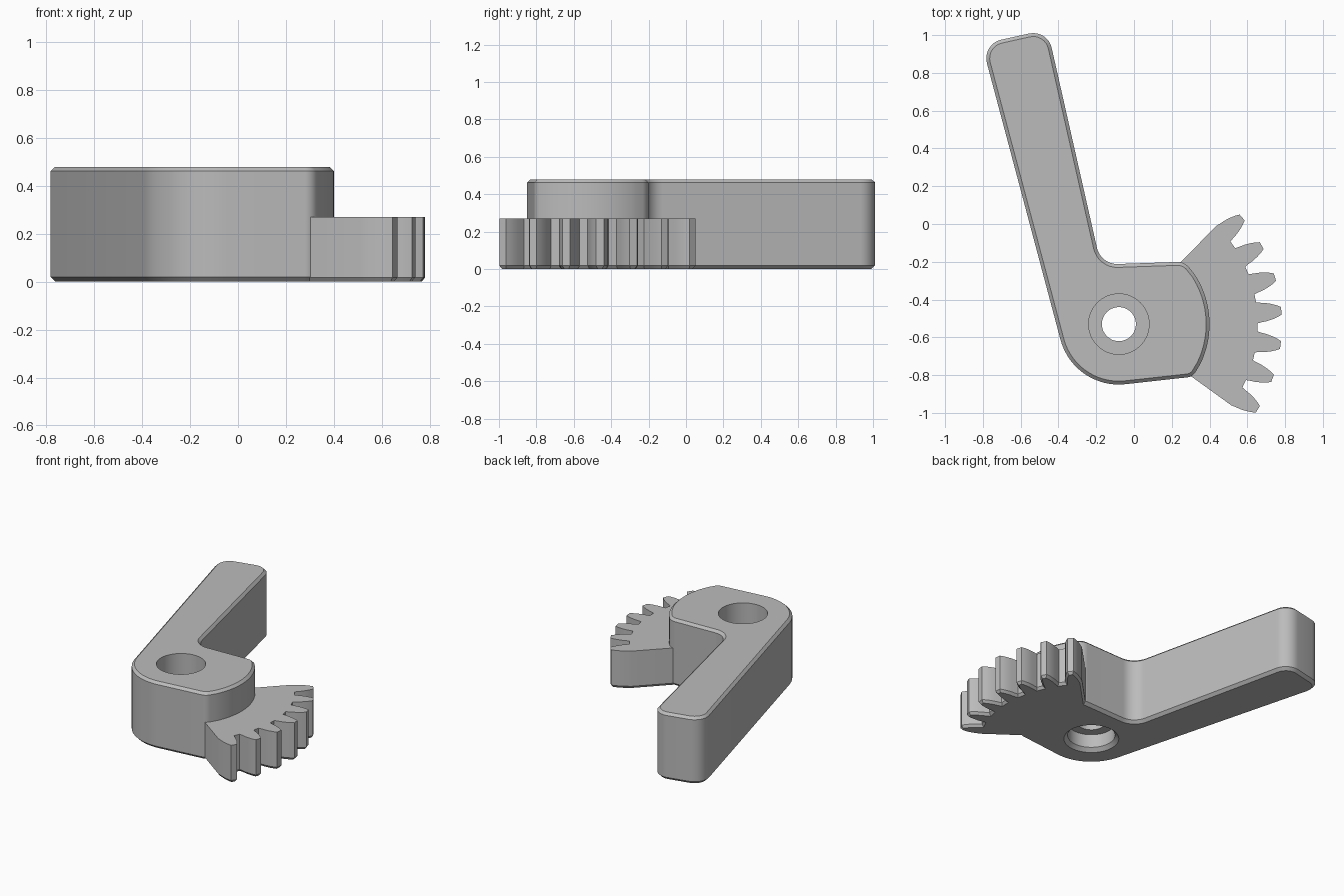
import bpy, bmesh, math
from math import cos, sin, radians
from mathutils import Vector

if "Cube" in bpy.data.objects:
    bpy.data.objects.remove(bpy.data.objects["Cube"], do_unlink=True)

PIVOT = Vector((-0.08, -0.53))

grey = bpy.data.materials.new("mid_grey")
grey.use_nodes = True
COLOUR = (0.5, 0.5, 0.5, 1)
grey.diffuse_color = COLOUR
grey.node_tree.nodes["Principled BSDF"].inputs["Base Color"].default_value = COLOUR


def polar(radius, degrees):
    a = radians(degrees)
    return PIVOT + Vector((cos(a), sin(a))) * radius


def arc(radius, start, end, steps):
    return [polar(radius, start + (end - start) * i / steps) for i in range(steps + 1)]


def fillet(before, corner, after, radius, steps=8):
    """Points of a circular arc rounding one corner."""
    u, v = (before - corner).normalized(), (after - corner).normalized()
    half = u.angle(v) / 2
    centre = corner + (u + v).normalized() * radius / sin(half)
    reach = radius / math.tan(half)
    a, b = corner + u * reach - centre, corner + v * reach - centre
    turn = b.angle_signed(a)
    out = []
    for i in range(steps + 1):
        t = turn * i / steps
        out.append(centre + Vector((a.x * cos(t) - a.y * sin(t),
                                    a.x * sin(t) + a.y * cos(t))))
    return out


def inset(points, amount):
    """Move a counter-clockwise outline inwards with mitred corners."""
    out = []
    for i, p in enumerate(points):
        d1 = (p - points[i - 1]).normalized()
        d2 = (points[(i + 1) % len(points)] - p).normalized()
        n1, n2 = Vector((-d1.y, d1.x)), Vector((-d2.y, d2.x))
        out.append(p + (n1 + n2) * amount / (1 + n1.dot(n2)))
    return out


def finish(name, bm):
    bmesh.ops.recalc_face_normals(bm, faces=bm.faces)
    mesh = bpy.data.meshes.new(name)
    bm.to_mesh(mesh)
    bm.free()
    mesh.materials.append(grey)
    obj = bpy.data.objects.new(name, mesh)
    bpy.context.collection.objects.link(obj)
    return obj


def loft(name, layers):
    """Stack (outline, height) layers into a closed solid."""
    bm = bmesh.new()
    rings = [[bm.verts.new((p.x, p.y, z)) for p in pts] for pts, z in layers]
    for low, high in zip(rings, rings[1:]):
        for i in range(len(low)):
            j = (i + 1) % len(low)
            bm.faces.new((low[i], low[j], high[j], high[i]))
    bm.faces.new(rings[0][::-1])
    bm.faces.new(rings[-1])
    return finish(name, bm)


def smooth(obj):
    bpy.ops.object.select_all(action="DESELECT")
    obj.select_set(True)
    bpy.context.view_layer.objects.active = obj
    bpy.ops.object.shade_smooth_by_angle(angle=radians(28))


# Lever: hub arc, quadrant face and long arm in one rounded outline
along = Vector((-0.257, 0.966))
left_foot = polar(0.32, 194.9)
tip_left = left_foot + along * 1.62
tip_right = Vector((-0.458, 1.03))
elbow = Vector((-0.176, -0.215))
shoulder, heel = polar(0.48, 43.5), polar(0.48, -35.5)
outline = arc(0.32, 194.9, 276.5, 20)
outline += fillet(outline[-1], heel, polar(0.48, -26), 0.06)
outline += arc(0.48, -26, 33, 20)
outline += fillet(polar(0.48, 33), shoulder, elbow, 0.08)
outline += fillet(shoulder, elbow, tip_right, 0.11)
outline += fillet(elbow, tip_right, tip_left, 0.1)
outline += fillet(tip_right, tip_left, left_foot, 0.1)
lever = loft("lever_body", [(inset(outline, 0.02), 0), (outline, 0.02),
                            (outline, 0.463), (inset(outline, 0.018), 0.48)])

# Pivot hole: counterbored from both sides, chamfered underneath
bore = [(0.2, -0.02), (0.18, 0), (0.155, 0.025), (0.155, 0.12), (0.09, 0.12),
        (0.09, 0.24), (0.16, 0.24), (0.16, 0.55)]
cutter = loft("bore_cutter", [(arc(r, 0, 354.375, 63), z) for r, z in bore])
cutter.hide_render = True
cut = lever.modifiers.new("pivot_hole", "BOOLEAN")
cut.object = cutter
cut.solver = "EXACT"
bpy.context.view_layer.objects.active = lever
bpy.ops.object.modifier_apply(modifier=cut.name)
bpy.data.objects.remove(cutter, do_unlink=True)
smooth(lever)

# Gear sector: seven curved teeth on a wedge that runs into the lever
flank = [(0.735, 4.35), (0.755, 3.95), (0.785, 3.5), (0.815, 2.85),
         (0.842, 2.1), (0.863, 1.35)]
teeth = []
for k in range(7):
    middle = -31.5 + 12.06 * k
    teeth += [polar(r, middle - a) for r, a in flank]
    teeth += [polar(r, middle + a) for r, a in reversed(flank)]
sector = teeth + [polar(0.32, 45), polar(0.32, -35.85)]
gear = loft("gear_sector", [(inset(sector, 0.014), 0), (sector, 0.018), (sector, 0.27)])
smooth(gear)
